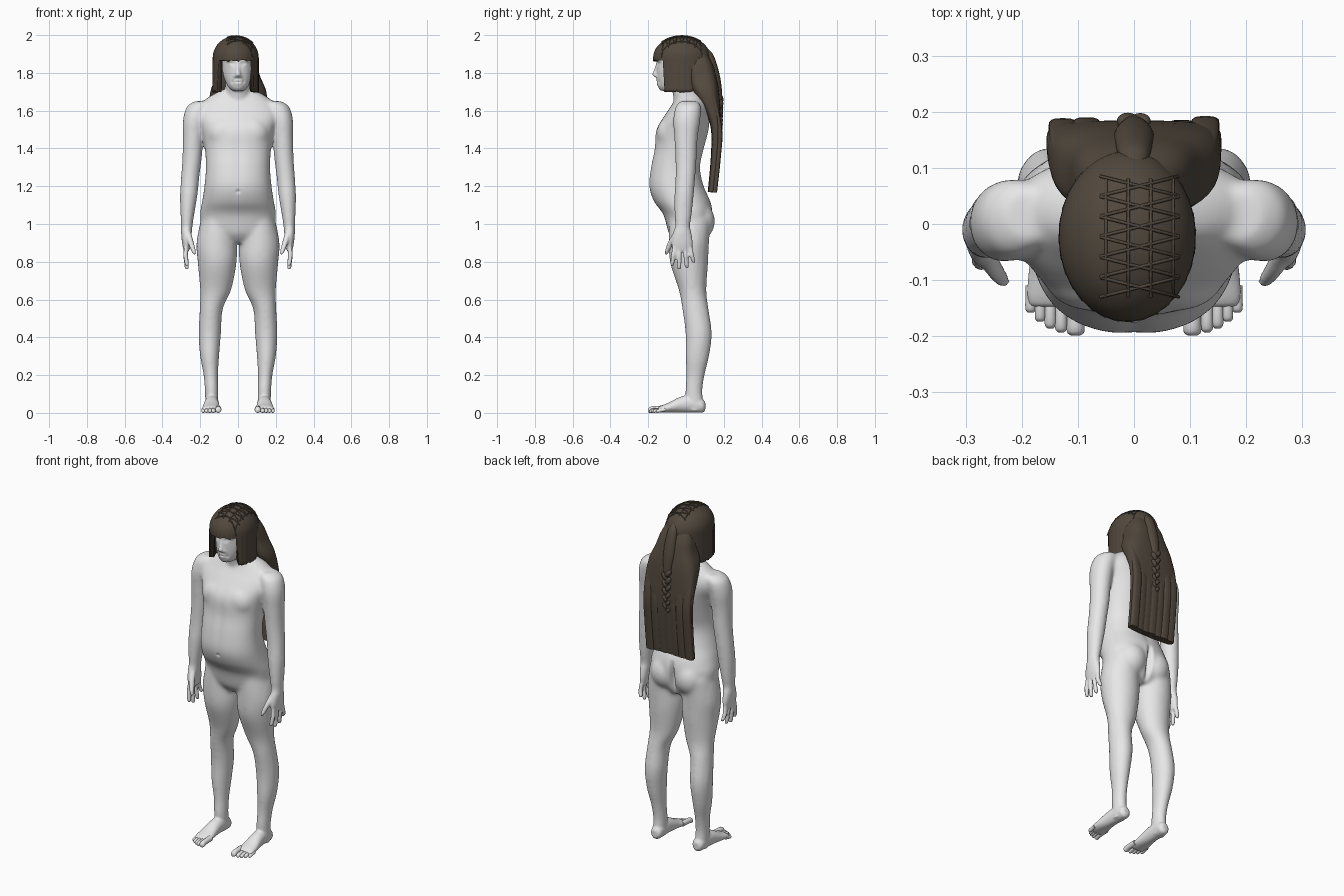
import bpy, bmesh, math, random
from mathutils import Vector, Matrix

random.seed(4)
if "Cube" in bpy.data.objects:
    bpy.data.objects.remove(bpy.data.objects["Cube"], do_unlink=True)


def material(name, rgb):
    m = bpy.data.materials.new(name)
    m.use_nodes = True
    m.diffuse_color = (*rgb, 1)
    m.node_tree.nodes["Principled BSDF"].inputs["Base Color"].default_value = (*rgb, 1)
    return m


SKIN = material("pale grey skin", (0.8, 0.8, 0.8))
HAIR = material("dark brown hair", (0.085, 0.066, 0.048))


def resample(rows, n=6):
    """Smooth spline through rows of numbers."""
    rows = [Vector(r) for r in rows]
    p = [rows[0]] + rows + [rows[-1]]
    out = []
    for i in range(1, len(p) - 2):
        a, b, c, d = p[i - 1:i + 3]
        for k in range(n):
            t = k / n
            out.append(b + (c - a) * (t / 2) + (a * 2 - b * 5 + c * 4 - d) * (t * t / 2)
                       + (b * 3 - a - c * 3 + d) * (t ** 3 / 2))
    return out + [rows[-1]]


def loft(bm, rows, along="Z", side=1, power=2.0, n=28):
    """Skin rings (x, y, z, half width, half depth) stacked along an axis."""
    rings = []
    for x, y, z, a, b in resample(rows):
        ring = []
        for k in range(n):
            t = math.tau * k / n
            c, s = math.cos(t), math.sin(t)
            u = max(a, 0.002) * math.copysign(abs(c) ** (2 / power), c)
            v = max(b, 0.002) * math.copysign(abs(s) ** (2 / power), s)
            off = (u, v, 0) if along == "Z" else (u, 0, v)
            ring.append(bm.verts.new(Vector((x * side, y, z)) + Vector(off)))
        rings.append(ring)
    faces = [bm.faces.new(rings[0]), bm.faces.new(rings[-1])]
    for p, q in zip(rings, rings[1:]):
        for k in range(n):
            j = (k + 1) % n
            faces.append(bm.faces.new((p[k], p[j], q[j], q[k])))
    bmesh.ops.recalc_face_normals(bm, faces=faces)


def ball(bm, at, size, tilt=0.0):
    mat = Matrix.Translation(at) @ Matrix.Rotation(tilt, 4, "Y") @ Matrix.Diagonal((*size, 1))
    bmesh.ops.create_uvsphere(bm, u_segments=20, v_segments=12, radius=1, matrix=mat)


def finish(bm, name, mat, angle=60):
    mesh = bpy.data.meshes.new(name)
    bm.to_mesh(mesh)
    bm.free()
    ob = bpy.data.objects.new(name, mesh)
    bpy.context.collection.objects.link(ob)
    mesh.materials.append(mat)
    bpy.ops.object.select_all(action="DESELECT")
    ob.select_set(True)
    bpy.context.view_layer.objects.active = ob
    bpy.ops.object.shade_smooth_by_angle(angle=math.radians(angle))
    return ob


# Torso, neck and head
body, toes = bmesh.new(), bmesh.new()
loft(body, [(0, .02, .90, .09, .07), (0, .015, .95, .18, .105), (0, .01, 1.05, .2, .13),
            (0, -.02, 1.12, .19, .15), (0, -.05, 1.2, .178, .146), (0, -.055, 1.3, .17, .132),
            (0, -.035, 1.4, .176, .132), (0, -.018, 1.5, .195, .14), (0, .008, 1.58, .225, .118),
            (0, .022, 1.635, .2, .095), (0, .022, 1.675, .15, .075), (0, .015, 1.71, .085, .06)],
     power=2.25, n=48)
loft(body, [(0, .015, 1.6, .075, .075), (0, 0, 1.68, .07, .068), (0, -.02, 1.78, .066, .07)])
loft(body, [(0, -.1, 1.705, .03, .035), (0, -.085, 1.73, .054, .065), (0, -.065, 1.78, .076, .09),
            (0, -.045, 1.84, .086, .113), (0, -.04, 1.9, .088, .112), (0, -.03, 1.95, .07, .09),
            (0, -.03, 1.975, .03, .04)], n=40)

# Nose, lips and chin
loft(body, [(0, -.146, 1.85, .009, .012), (0, -.153, 1.815, .011, .017),
            (0, -.158, 1.79, .016, .021), (0, -.15, 1.777, .013, .014)])
for z, d in ((1.758, .016), (1.745, .014)):
    ball(body, (0, -.143, z), (.027, d, .0075))
ball(body, (0, -.128, 1.72), (.022, .016, .014))

for s in (1, -1):
    # Chest, buttocks and facial forms
    ball(body, (s * .075, -.09, 1.48), (.088, .066, .085))
    ball(body, (s * .08, .07, 1.015), (.086, .084, .1))
    ball(body, (s * .034, -.134, 1.842), (.016, .014, .01))
    ball(body, (s * .034, -.138, 1.864), (.03, .016, .007))
    ball(body, (s * .015, -.15, 1.782), (.01, .014, .009))

    # Arm and palm
    loft(body, [(.185, .015, 1.65, .045, .045), (.21, .012, 1.62, .062, .068),
                (.231, .004, 1.55, .061, .072), (.238, 0, 1.45, .055, .062), (.243, 0, 1.35, .052, .057),
                (.253, -.003, 1.25, .049, .053), (.261, -.01, 1.15, .046, .051),
                (.268, -.015, 1.05, .036, .045), (.271, -.018, .99, .03, .039),
                (.273, -.02, .95, .028, .049), (.273, -.02, .9, .023, .056),
                (.272, -.02, .86, .016, .052)], side=s)
    # Fingers and thumb
    for y0, y1, z in ((-.06, -.073, .778), (-.034, -.036, .76), (-.006, .004, .766), (.02, .04, .793)):
        loft(body, [(.273, y0, .89, .012, .012), (.277, (y0 + y1) / 2, .835, .0125, .0125),
                    (.271, y1, z + .01, .011, .011), (.269, y1, z, .006, .006)], side=s, n=14)
    loft(body, [(.265, -.045, .96, .016, .018), (.252, -.075, .91, .016, .018),
                (.236, -.098, .86, .013, .013), (.229, -.104, .838, .007, .007)], side=s, n=14)

    # Leg
    loft(body, [(.11, .02, 1.03, .085, .11), (.113, .015, .9, .106, .107), (.11, .017, .79, .102, .1),
                (.118, .035, .65, .082, .073), (.141, .05, .55, .061, .07),
                (.149, .067, .42, .059, .07), (.15, .06, .3, .05, .062), (.144, .05, .2, .038, .048),
                (.14, .042, .12, .035, .044), (.139, .045, .05, .034, .046),
                (.139, .045, .01, .03, .042)], side=s)
    # Foot and toes
    loft(body, [(.137, .102, .035, .016, .022), (.137, .085, .038, .033, .037),
                (.138, .03, .048, .036, .047), (.14, -.03, .043, .04, .042),
                (.142, -.09, .028, .047, .027), (.142, -.13, .02, .05, .019),
                (.141, -.148, .016, .045, .013)], along="Y", side=s)
    for x, y, r in ((.104, -.199, .0155), (.13, -.193, .0105), (.149, -.186, .01),
                    (.167, -.174, .0095), (.184, -.158, .0095)):
        loft(toes, [(x, -.11, r + .008, r, r), (x, y + .03, r + .005, r, r),
                    (x, y + .007, r, r, r), (x, y, r - .002, r / 2, r / 2)], along="Y", side=s, n=16)
ball(body, (0, -.065, .965), (.025, .032, .03))
finish(toes, "toes", SKIN)
figure = finish(body, "body", SKIN, 180)

# Fuse the body forms into one skin
fuse = figure.modifiers.new("fuse", "REMESH")
fuse.mode = "VOXEL"
fuse.voxel_size = .006
fuse.use_smooth_shade = True
bpy.ops.object.modifier_apply(modifier="fuse")
bm = bmesh.new()
bm.from_mesh(figure.data)


def relax(verts):
    bmesh.ops.smooth_vert(bm, verts=verts, factor=.5, use_axis_x=True, use_axis_y=True, use_axis_z=True)


# Blend the joints, fading out towards feet, hands and head
for _ in range(2):
    relax(bm.verts[:])
for i in range(24):
    relax([v for v in bm.verts if .14 + .015 * i < v.co.z < 1.715 - .005 * i
           and (abs(v.co.x) < .2 or v.co.z > 1.0 + .012 * i)])

# Press in eye sockets, mouth, navel, spine, breastbone and cleft
bm.normal_update()
dents = [((s * x, -.145, z), r, d) for s in (1, -1)
         for x, z, r, d in ((.02, 1.848, .012, .007), (.032, 1.854, .01, .003), (.03, 1.752, .009, .004))]
dents += [((x, -.158, 1.7515), .006, .004) for x in (-.014, -.005, .005, .014)]
dents += [((0, -.195, 1.17), .009, .01)]
for v in bm.verts:
    x, y, z = v.co
    depth = sum(d * math.exp(-((v.co - Vector(p)).length / r) ** 2) for p, r, d in dents)
    if 1.1 < z < 1.62:
        fade = math.sin((z - 1.1) / .52 * math.pi)
        depth += (.01 if y > 0 else .004) * fade * math.exp(-(x / .025) ** 2)
    if .9 < z < 1.12 and y > .03:
        depth += .03 * math.sin((z - .9) / .22 * math.pi) * math.exp(-(x / .013) ** 2)
    v.co -= v.normal * depth
bm.to_mesh(figure.data)
bm.free()
figure.data.shade_smooth()

# Hair cap with a straight fringe and jaw-length side locks
CX, CY, CZ, RX, RY, RZ = -.012, -.022, 1.88, .122, .152, .116
cap = bmesh.new()
COLS, DOME, DROP = 96, 12, 10
grid = []
for k in range(COLS):
    t = math.tau * k / COLS
    c, s = math.cos(t), math.sin(t)
    bottom = (1.865 if s < -.62 else 1.7) + random.uniform(-.004, .004)
    column = []
    for i in range(1, DOME + DROP + 1):
        if i <= DOME:
            f = math.sin(i / DOME * math.pi / 2)
            z = CZ + RZ * math.cos(i / DOME * math.pi / 2)
        else:
            f = 1 + .012 * math.sin(k * 2.1)
            z = CZ + (bottom - CZ) * (i - DOME) / DROP
        column.append(cap.verts.new((CX + RX * f * c, CY + RY * f * s, z)))
    grid.append(column)
top = cap.verts.new((CX, CY, CZ + RZ))
for p, q in zip(grid, grid[1:] + grid[:1]):
    cap.faces.new((top, p[0], q[0]))
    for i in range(len(p) - 1):
        cap.faces.new((p[i], p[i + 1], q[i + 1], q[i]))
bmesh.ops.recalc_face_normals(cap, faces=cap.faces[:])
cap_ob = finish(cap, "hair_cap", HAIR)
shell = cap_ob.modifiers.new("thickness", "SOLIDIFY")
shell.thickness = .026
shell.offset = -1

# Long curtain of hair down the back
curtain = bmesh.new()
loft(curtain, [(-.005, .05, 1.92, .07, .05), (-.003, .065, 1.85, .1, .075), (0, .085, 1.78, .118, .075),
               (.002, .105, 1.7, .148, .07), (0, .14, 1.6, .156, .042), (0, .158, 1.5, .154, .026),
               (0, .153, 1.35, .152, .022), (0, .135, 1.17, .152, .02)], power=3.2, n=48)
finish(curtain, "back_hair", HAIR)
locks = bmesh.new()
for i in range(7):
    f = (i - 3) / 3
    x, y = f * .127, .008 * abs(f) + random.uniform(-.003, .003)
    loft(locks, [(x * .75, .125 + y - .03 * abs(f), 1.76, .012, .02), (x, .15 + y - .02 * abs(f), 1.68, .02, .016),
                 (x, .168 + y, 1.5, .025, .014), (x, .161 + y, 1.35, .025, .014),
                 (x, .142 + y, 1.165 + random.uniform(0, .01), .025, .013)], power=3, n=16)
finish(locks, "back_locks", HAIR)

# Gathered tail and braid at the back of the head
tail = bmesh.new()
loft(tail, [(0, .1, 1.93, .012, .012), (0, .122, 1.9, .026, .02), (0, .14, 1.84, .033, .025),
            (0, .158, 1.76, .035, .026), (0, .174, 1.68, .024, .018), (0, .18, 1.64, .012, .012)])
for i in range(11):
    s = 1 if i % 2 else -1
    size = 1.1 - i * .04
    ball(tail, (s * .011, .183, 1.66 - i * .022), (.014 * size, .014 * size, .024 * size), s * .6)
finish(tail, "braid", HAIR)


# Criss-cross plaits over the crown
def on_cap(x, y):
    h = 1 - ((x - CX) / RX) ** 2 - ((y - CY) / RY) ** 2
    return (x, y, CZ + RZ * math.sqrt(max(h, 0)) + .001)


plaits = bpy.data.curves.new("crown_plaits", "CURVE")
plaits.dimensions = "3D"
plaits.bevel_depth = .003
plaits.bevel_resolution = 1
paths = [((-.05 + .04 * i, -.13), (-.05 + .04 * i, .08)) for i in range(4)]
for i in range(6):
    y = -.13 + .036 * i
    paths += [((-.06, y), (.08, y + .035)), ((.08, y), (-.06, y + .035))]
for (x0, y0), (x1, y1) in paths:
    line = plaits.splines.new("POLY")
    line.points.add(11)
    for k, p in enumerate(line.points):
        t = k / 11
        p.co = (*on_cap(x0 + (x1 - x0) * t, y0 + (y1 - y0) * t), 1)
plaits.materials.append(HAIR)
bpy.context.collection.objects.link(bpy.data.objects.new("crown_plaits", plaits))
